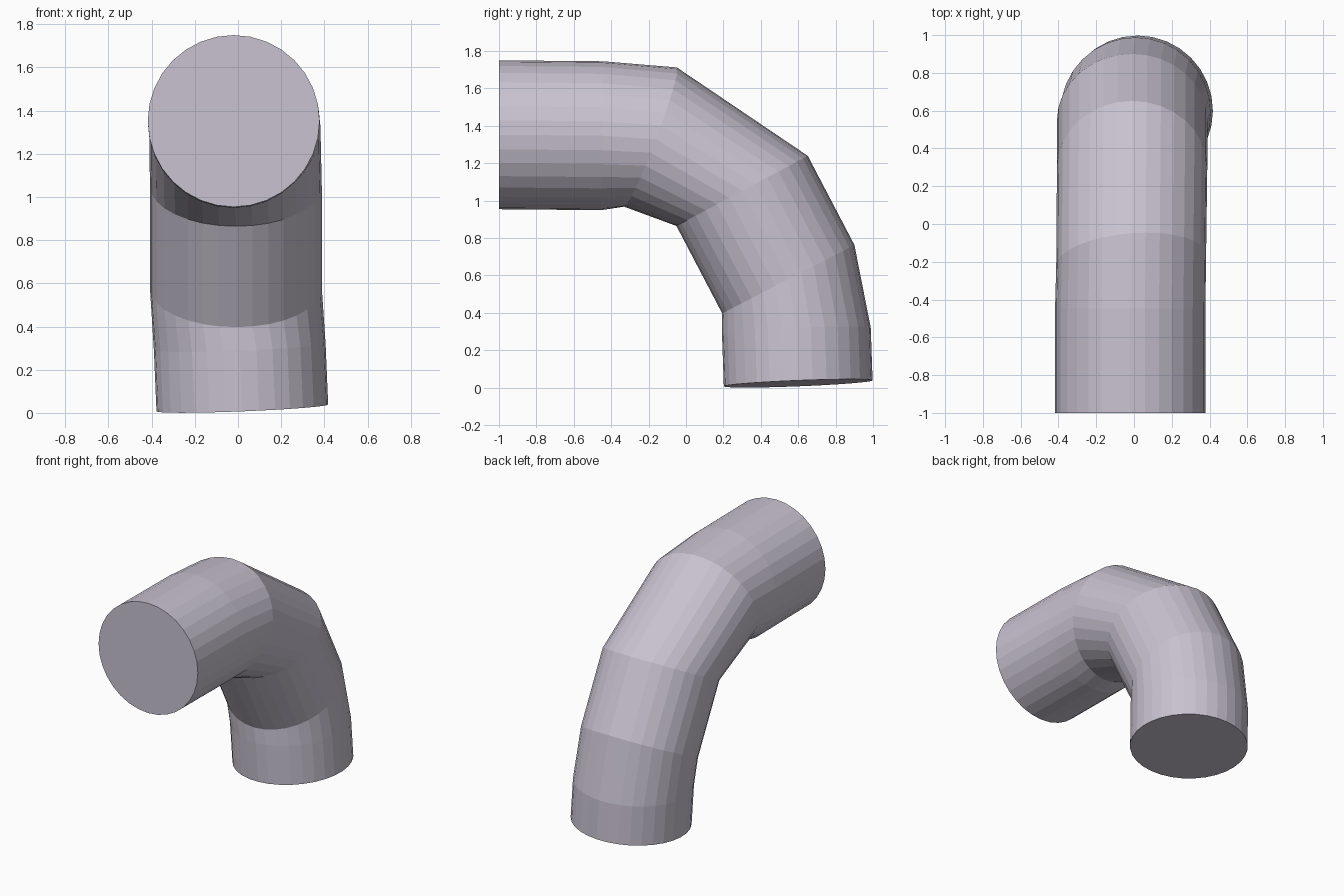
import bpy
import bmesh
import math
from mathutils import Vector

cube = bpy.data.objects.get("Cube")
if cube:
    bpy.data.objects.remove(cube, do_unlink=True)

SIDES = 32
RADIUS = 0.398

# Pipe path: ring centre and the direction the ring faces
STATIONS = [
    ((-0.02, -1.0, 1.352), (0, 1, 0)),
    ((-0.02, -0.45, 1.347), (0, 1, -0.01)),
    ((-0.015, -0.19, 1.34), (-0.08, 0.935, -0.354)),
    ((-0.01, 0.30, 1.052), (0, 0.47, -0.88)),
    ((-0.01, 0.547, 0.58), (0, 0.46, -0.89)),
    ((0.008, 0.59, 0.305), (0.04, 0.04, -1)),
    ((0.02, 0.60, 0.023), (0.04, 0.04, -1)),
]


def add_ring(bm, centre, facing):
    """Circle of vertices around centre, square to the facing direction."""
    n = Vector(facing).normalized()
    side = Vector((1, 0, 0))
    side = (side - n * side.dot(n)).normalized()
    up = side.cross(n)
    ring = []
    for i in range(SIDES):
        a = math.tau * i / SIDES
        ring.append(bm.verts.new(
            Vector(centre) + RADIUS * (side * math.cos(a) + up * math.sin(a))))
    return ring


# Material
grey = bpy.data.materials.new("pale lavender grey")
grey.use_nodes = True
colour = (0.58, 0.54, 0.63, 1)
grey.diffuse_color = colour
grey.node_tree.nodes["Principled BSDF"].inputs["Base Color"].default_value = colour

# Bent pipe with closed ends
bm = bmesh.new()
rings = [add_ring(bm, c, f) for c, f in STATIONS]
for a, b in zip(rings, rings[1:]):
    for i in range(SIDES):
        j = (i + 1) % SIDES
        bm.faces.new((a[i], a[j], b[j], b[i]))
bm.faces.new(rings[0])
bm.faces.new(rings[-1])
bmesh.ops.recalc_face_normals(bm, faces=bm.faces[:])

mesh = bpy.data.meshes.new("bent_pipe")
bm.to_mesh(mesh)
bm.free()
mesh.materials.append(grey)
bpy.context.collection.objects.link(bpy.data.objects.new("bent_pipe", mesh))
